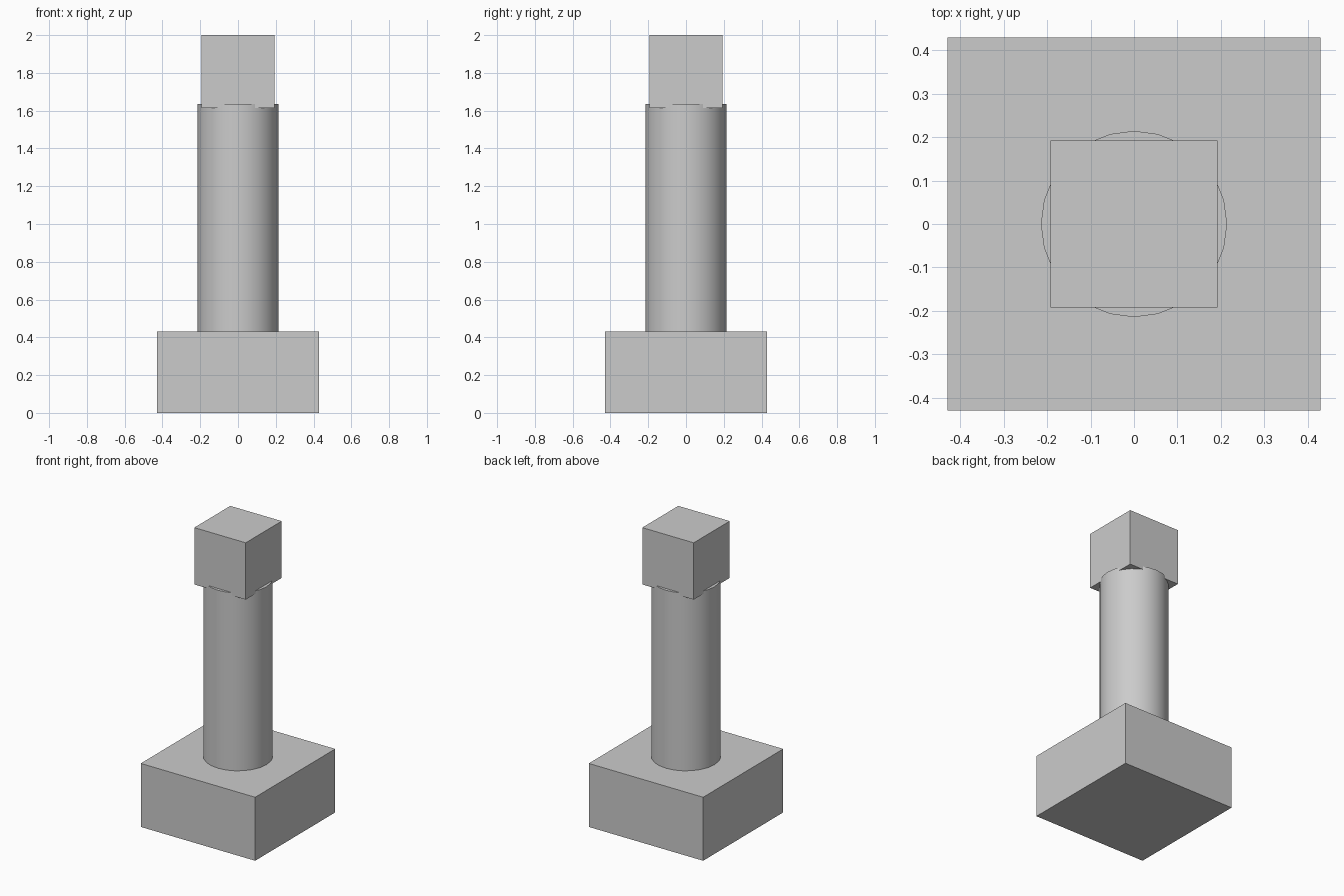
import bpy
import math

if "Cube" in bpy.data.objects:
    bpy.data.objects.remove(bpy.data.objects["Cube"])


def block(name, width, z0, z1):
    """Square block centred on the z axis between two heights."""
    bpy.ops.mesh.primitive_cube_add(size=1, location=(0, 0, (z0 + z1) / 2))
    ob = bpy.context.object
    ob.name = name
    ob.scale = (width, width, z1 - z0)
    bpy.ops.object.transform_apply(location=False, rotation=False, scale=True)
    return ob


# Square foot
block("base", 0.857, 0.0, 0.43)

# Round 24-sided column standing on the base
z0, z1 = 0.43, 1.635
bpy.ops.mesh.primitive_cylinder_add(vertices=24, radius=0.214, depth=z1 - z0,
                                    location=(0, 0, (z0 + z1) / 2))
bpy.context.object.name = "column"
bpy.ops.object.shade_smooth_by_angle(angle=math.radians(30))

# Cube on top, sunk slightly into the column
block("top_cube", 0.385, 1.615, 2.0)
